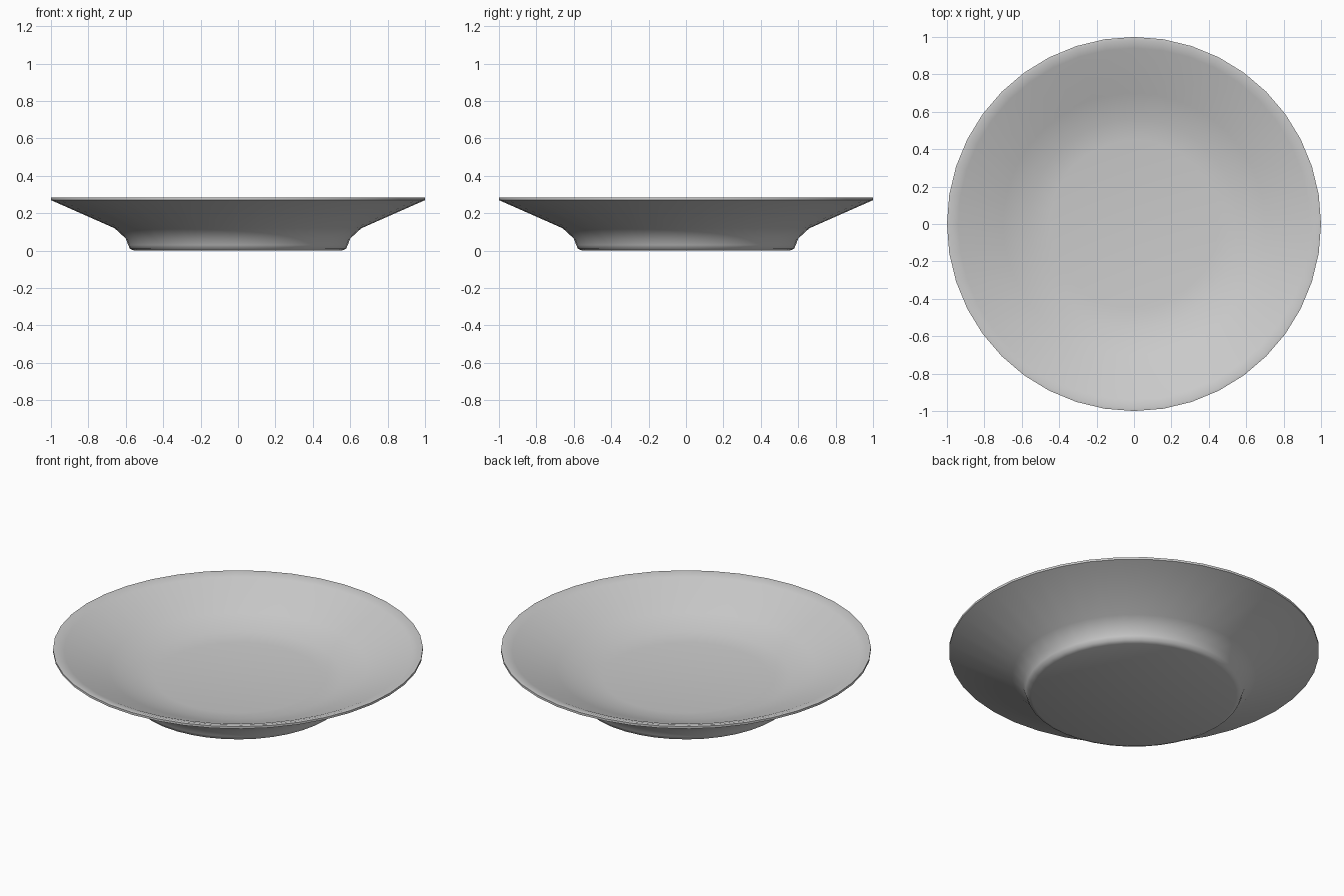
import bpy, bmesh, math

if "Cube" in bpy.data.objects:
    bpy.data.objects.remove(bpy.data.objects["Cube"])

SIDES = 40

# Cross-section (radius, height): underside and foot outward, over the rim, back to the well floor
profile = [
    (0.0, 0.0), (0.555, 0.0), (0.578, 0.01), (0.587, 0.03), (0.60, 0.065), (0.66, 0.12),
    (1.0, 0.27), (1.0, 0.283), (0.985, 0.285), (0.94, 0.272),
    (0.70, 0.168), (0.56, 0.122), (0.45, 0.108), (0.0, 0.108),
]


def lathe(name, pts, sides):
    bm = bmesh.new()
    verts = [bm.verts.new((r, 0, z)) for r, z in pts]
    edges = [bm.edges.new(pair) for pair in zip(verts, verts[1:])]
    bmesh.ops.spin(bm, geom=verts + edges, cent=(0, 0, 0), axis=(0, 0, 1),
                   angle=math.tau, steps=sides, use_merge=False)
    bmesh.ops.remove_doubles(bm, verts=bm.verts[:], dist=1e-4)
    bmesh.ops.recalc_face_normals(bm, faces=bm.faces[:])
    mesh = bpy.data.meshes.new(name)
    bm.to_mesh(mesh)
    bm.free()
    obj = bpy.data.objects.new(name, mesh)
    bpy.context.collection.objects.link(obj)
    return obj


# Shallow footed dish
dish = lathe("dish", profile, SIDES)
bpy.context.view_layer.objects.active = dish
dish.select_set(True)
bpy.ops.object.shade_smooth_by_angle(angle=math.radians(60))
